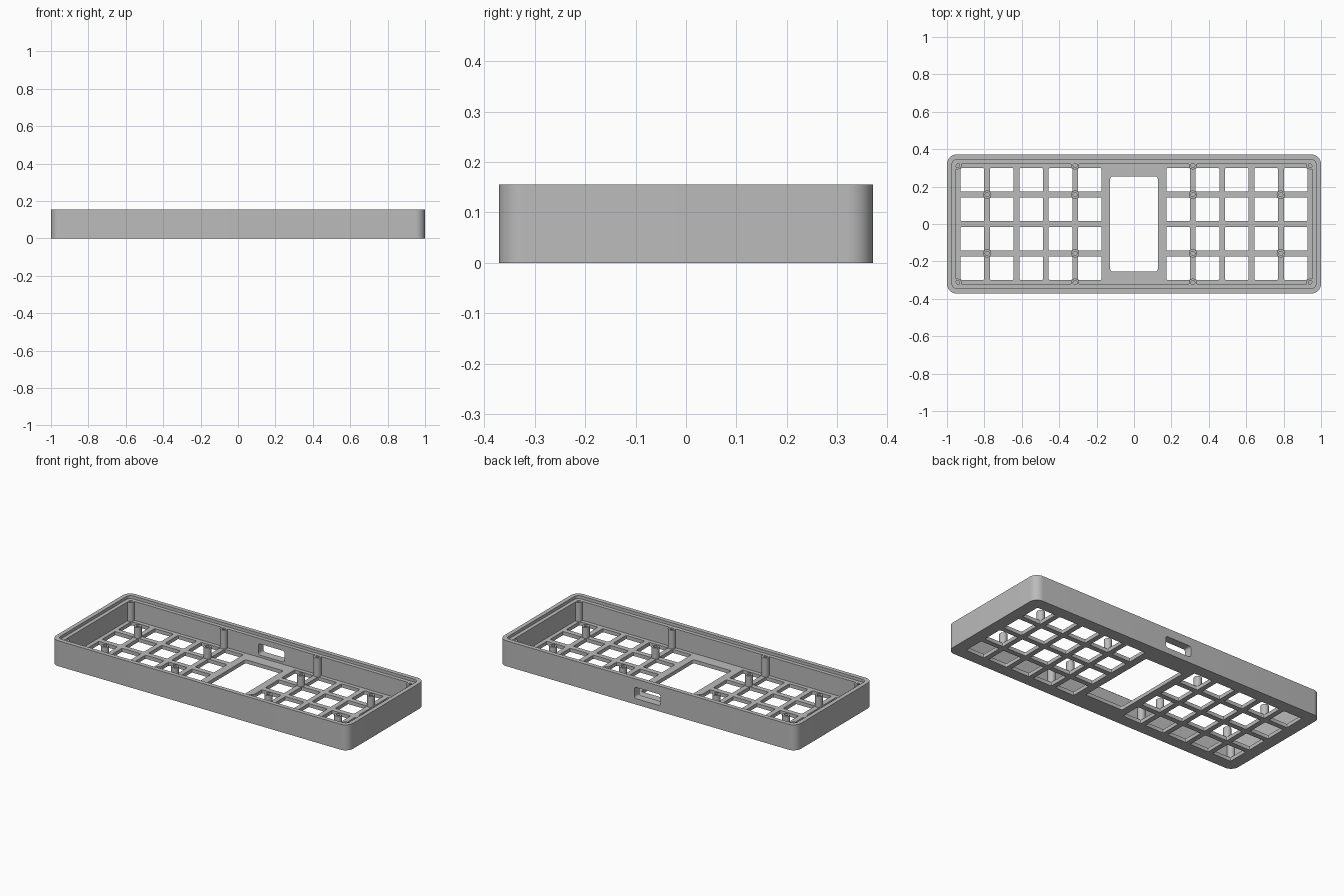
import bpy, bmesh, math

cube = bpy.data.objects.get("Cube")
if cube:
    bpy.data.objects.remove(cube, do_unlink=True)

grey = bpy.data.materials.new("plain grey")
grey.use_nodes = True
colour = (0.5, 0.5, 0.5, 1)
grey.diffuse_color = colour
grey.node_tree.nodes["Principled BSDF"].inputs["Base Color"].default_value = colour

HEIGHT, FLOOR, LEDGE = 0.155, 0.022, 0.137
PITCH, KEY = 0.157, 0.126


def rounded_box(bm, cx, cy, hx, hy, r, z0, z1, steps=6):
    """Add an upright box with rounded vertical edges."""
    ring = []
    for i, (sx, sy) in enumerate([(1, 1), (-1, 1), (-1, -1), (1, -1)]):
        for k in range(steps + 1):
            a = (i + k / steps) * math.pi / 2
            ring.append((cx + sx * (hx - r) + r * math.cos(a),
                         cy + sy * (hy - r) + r * math.sin(a)))
    low = [bm.verts.new((x, y, z0)) for x, y in ring]
    high = [bm.verts.new((x, y, z1)) for x, y in ring]
    bm.faces.new(low[::-1])
    bm.faces.new(high)
    for i in range(len(ring)):
        j = (i + 1) % len(ring)
        bm.faces.new((low[i], low[j], high[j], high[i]))


def finish(bm, name):
    mesh = bpy.data.meshes.new(name)
    bm.to_mesh(mesh)
    bm.free()
    obj = bpy.data.objects.new(name, mesh)
    bpy.context.collection.objects.link(obj)
    mesh.materials.append(grey)
    return obj


def cut(target, cutter):
    mod = target.modifiers.new("cut", 'BOOLEAN')
    mod.operation, mod.solver, mod.object = 'DIFFERENCE', 'EXACT', cutter
    cutter.hide_render = True
    cutter.hide_set(True)


def smooth(obj):
    bpy.ops.object.select_all(action='DESELECT')
    obj.select_set(True)
    bpy.context.view_layer.objects.active = obj
    for mod in list(obj.modifiers):
        bpy.ops.object.modifier_apply(modifier=mod.name)
    bpy.ops.object.shade_smooth_by_angle(angle=math.radians(30))


# Case body
bm = bmesh.new()
rounded_box(bm, 0, 0, 1, 0.371, 0.05, 0, HEIGHT, 10)
case = finish(bm, "case_tray")

# Inner cavity, then the shallow recess for a lid
bm = bmesh.new()
rounded_box(bm, 0, 0, 0.951, 0.322, 0.012, FLOOR, 0.3)
cut(case, finish(bm, "cavity_cutter"))
bm = bmesh.new()
rounded_box(bm, 0, 0, 0.974, 0.345, 0.028, LEDGE, 0.3)
cut(case, finish(bm, "lid_recess_cutter"))

# Key openings in two blocks and the display window
bm = bmesh.new()
for side in (-1, 1):
    for col in range(5):
        for row in range(4):
            rounded_box(bm, side * (0.236 + PITCH * col), (row - 1.5) * PITCH,
                        KEY / 2, KEY / 2, 0.005, -0.1, 0.1, 3)
rounded_box(bm, 0, 0, 0.127, 0.253, 0.01, -0.1, 0.1)
cut(case, finish(bm, "opening_cutter"))

# Cable port through the back wall
bm = bmesh.new()
rounded_box(bm, 0, 0, 0.088, 0.034, 0.014, -0.1, 0.1)
port = finish(bm, "port_cutter")
port.rotation_euler.x = math.pi / 2
port.location = (0, 0.371, 0.07)
bpy.context.view_layer.update()
cut(case, port)
smooth(case)


def post(x, y, top, name):
    """Tube with a blind screw hole, revolved from a profile."""
    bm = bmesh.new()
    profile = [(0, FLOOR - 0.004), (0.022, FLOOR - 0.004), (0.022, top),
               (0.011, top), (0.011, FLOOR + 0.012), (0, FLOOR + 0.012)]
    verts = [bm.verts.new((r, 0, z)) for r, z in profile]
    edges = [bm.edges.new(pair) for pair in zip(verts, verts[1:])]
    bmesh.ops.spin(bm, geom=verts + edges, axis=(0, 0, 1), cent=(0, 0, 0),
                   steps=28, angle=2 * math.pi)
    bmesh.ops.remove_doubles(bm, verts=bm.verts, dist=0.0001)
    bmesh.ops.recalc_face_normals(bm, faces=bm.faces)
    obj = finish(bm, name)
    obj.location = (x, y, 0)
    smooth(obj)


# Tall posts along the walls, short posts between the keys
for sx in (-1, 1):
    for sy in (-1, 1):
        tag = ("left" if sx > 0 else "right") + ("_back" if sy > 0 else "_front")
        post(sx * 0.943, sy * 0.314, LEDGE, "corner_post_" + tag)
        post(sx * 0.315, sy * 0.314, LEDGE, "wall_post_" + tag)
        post(sx * 0.785, sy * PITCH, 0.088, "outer_short_post_" + tag)
        post(sx * 0.315, sy * PITCH, 0.088, "inner_short_post_" + tag)
